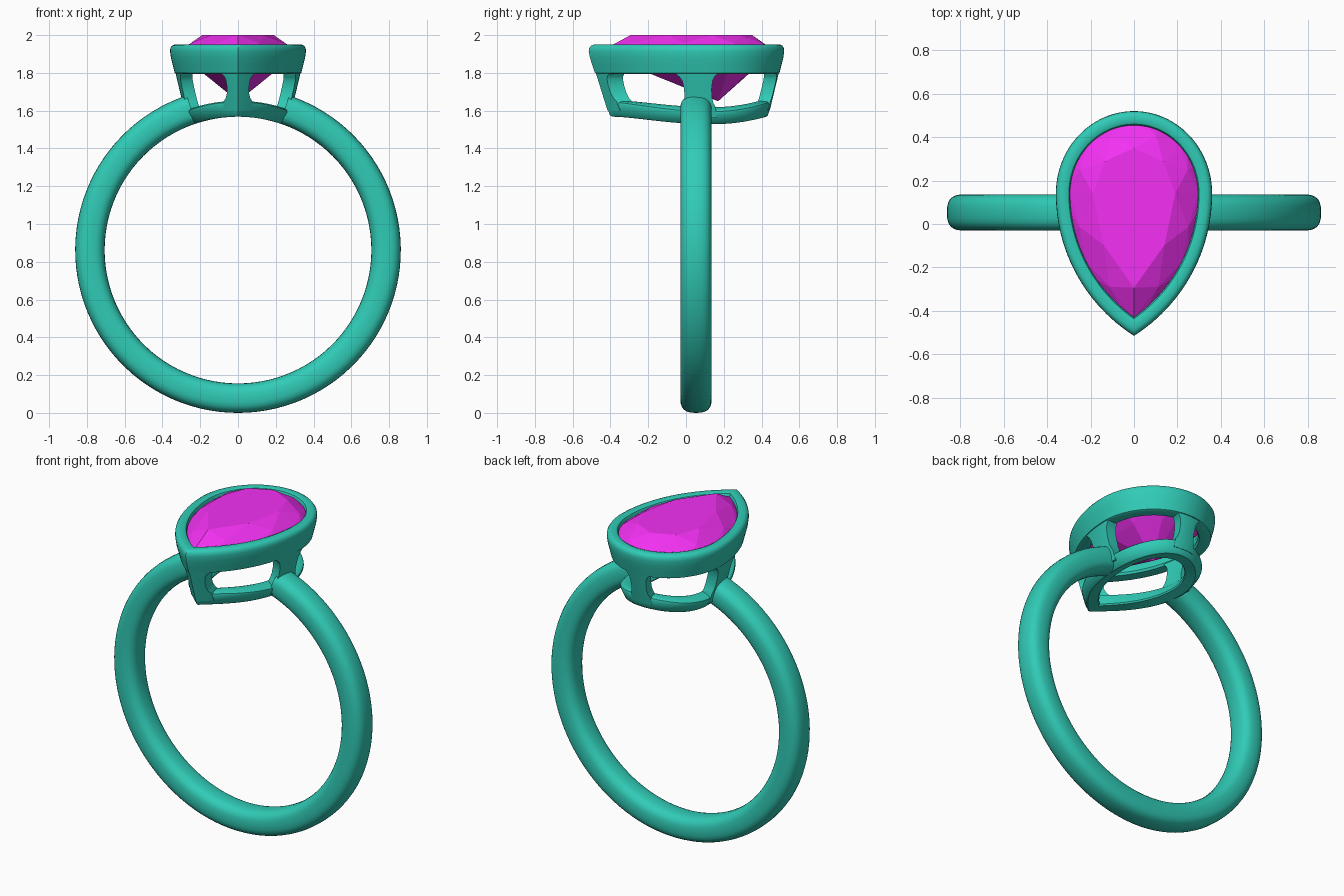
import bpy, bmesh, math

if "Cube" in bpy.data.objects:
    bpy.data.objects.remove(bpy.data.objects["Cube"])

CZ, R_IN, R_OUT, BAND_Y = 0.862, 0.706, 0.862, 0.053


def material(name, rgb):
    m = bpy.data.materials.new(name)
    m.diffuse_color = (*rgb, 1)
    m.use_nodes = True
    m.node_tree.nodes["Principled BSDF"].inputs["Base Color"].default_value = m.diffuse_color
    return m


METAL = material("green_metal", (0.03, 0.60, 0.47))
GEM = material("magenta_gem", (0.90, 0.03, 0.90))


def pear(u, w):
    """Pear outline of half width w; u = 0 at the pointed tip, +-1 at the round back."""
    u = (u + 1) % 2 - 1
    s, a = (1 if u >= 0 else -1), abs(u)
    tip, back, cy = -0.515 + (0.36 - w) * 1.3, 0.52 - (0.36 - w), 0.14
    if a <= 0.5:
        h = cy - tip
        r = (h * h + w * w) / (2 * w)
        t = math.asin(h / r) * (1 - 2 * a)
        return s * (w - r * (1 - math.cos(t))), cy - r * math.sin(t)
    t = (a - 0.5) * math.pi
    return s * w * math.cos(t), cy + (back - cy) * math.sin(t)


def finish(bm, name, mat, smooth=True):
    bmesh.ops.recalc_face_normals(bm, faces=bm.faces)
    me = bpy.data.meshes.new(name)
    bm.to_mesh(me)
    bm.free()
    ob = bpy.data.objects.new(name, me)
    bpy.context.collection.objects.link(ob)
    me.materials.append(mat)
    if smooth:
        bpy.ops.object.select_all(action='DESELECT')
        ob.select_set(True)
        bpy.context.view_layer.objects.active = ob
        bpy.ops.object.shade_smooth_by_angle(angle=math.radians(40))
    return ob


def loft(name, loops, closed):
    """Skin a row of closed point loops; cap the ends when the row is open."""
    bm = bmesh.new()
    rows = [[bm.verts.new(p) for p in lp] for lp in loops]
    n = len(rows[0])
    for i in range(len(rows) if closed else len(rows) - 1):
        a, b = rows[i], rows[(i + 1) % len(rows)]
        for j in range(n):
            k = (j + 1) % n
            bm.faces.new((a[j], a[k], b[k], b[j]))
    if not closed:
        bm.faces.new(rows[0])
        bm.faces.new(rows[-1])
    return finish(bm, name, METAL)


# Band: comfort-fit section swept around the finger, open beneath the setting
section = []
for i in range(28):
    t = 2 * math.pi * i / 28
    c, s = math.cos(t), math.sin(t)
    e = 2 / 2.7
    section.append((0.5 * (R_IN + R_OUT) + math.copysign(abs(c) ** e, c) * (R_OUT - R_IN) / 2,
                    BAND_Y + math.copysign(abs(s) ** e, s) * 0.083))
gap, steps = 0.32, 96
band = []
for i in range(steps + 1):
    a = gap + (2 * math.pi - 2 * gap) * i / steps
    band.append([(r * math.sin(a), y, CZ + r * math.cos(a)) for r, y in section])
loft("band", band, False)

# Bezel: cup wall profile (half width, height) swept along the pear outline
wall = [(0.335, 1.80), (0.345, 1.84), (0.355, 1.88), (0.36, 1.915), (0.358, 1.932),
        (0.350, 1.944), (0.338, 1.95), (0.312, 1.95), (0.300, 1.945), (0.295, 1.935),
        (0.293, 1.90), (0.272, 1.86), (0.262, 1.81), (0.270, 1.797), (0.325, 1.795)]
N = 96
bezel = [[(*pear(2 * i / N, w), z) for w, z in wall] for i in range(N)]
loft("bezel", bezel, True)


# Gallery: lower pear ring bent around the finger
def bent(u, w, h):
    x, y = pear(u, w)
    a, r = x / 0.785, R_IN + h
    return r * math.sin(a), y, CZ + r * math.cos(a)


rail = [(0.265, 0.0), (0.274, 0.008), (0.290, 0.066), (0.285, 0.078), (0.272, 0.084),
        (0.230, 0.084), (0.217, 0.078), (0.212, 0.066), (0.196, 0.008), (0.203, 0.0)]
loft("gallery", [[bent(2 * i / N, w, h) for w, h in rail] for i in range(N)], True)


# Posts: wall pieces joining gallery and bezel, flared at both ends
def post(name, u0, z0):
    loops = []
    for f, du in ((0, 0.078), (0.22, 0.074), (0.3, 0.062), (0.42, 0.054), (0.6, 0.053),
                  (0.76, 0.057), (0.84, 0.066), (0.9, 0.078), (1, 0.085)):
        z = z0 + (1.82 - z0) * f
        w = 0.288 + (z - 1.62) * 0.24
        us = [u0 + du * (k / 4 - 1) for k in range(9)]
        pts = [(*pear(u, w), z) for u in us]
        pts += [(*pear(u, w - 0.068), z) for u in reversed(us)]
        loops.append(pts)
    loft(name, loops, False)


post("front_post", 0, 1.60)
post("back_post", 1, 1.60)
post("right_post", 0.444, 1.56)
post("left_post", -0.444, 1.56)

# Stone: faceted pear as the hull of table, crown, girdle and pavilion points
bm = bmesh.new()
for w, z, n, off in ((0.190, 2.0, 8, 0), (0.268, 1.957, 8, 0.5), (0.296, 1.925, 32, 0),
                     (0.296, 1.905, 32, 0), (0.20, 1.80, 8, 0.5)):
    for i in range(n):
        x, y = pear(2 * (i + off) / n, w)
        if z == 1.80:
            y = 0.06 + (y - 0.06) * 0.95
        bm.verts.new((x, y, z))
bm.verts.new((0, 0.17, 1.65))
hull = bmesh.ops.convex_hull(bm, input=bm.verts)
bmesh.ops.delete(bm, geom=list({g for g in hull["geom_interior"] + hull["geom_unused"]
                                if isinstance(g, bmesh.types.BMVert)}), context='VERTS')
finish(bm, "pear_stone", GEM, smooth=False)
